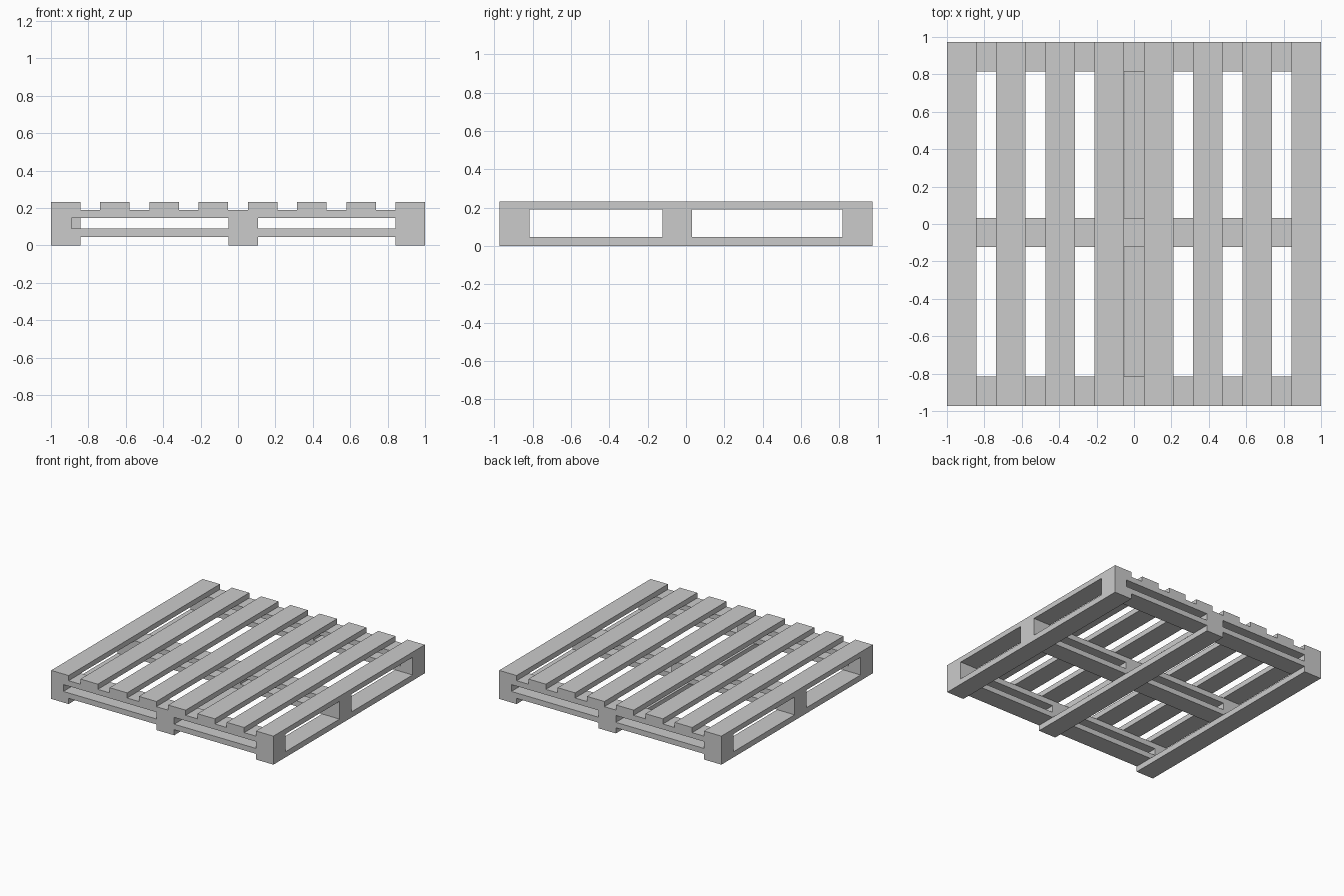
import bpy

if "Cube" in bpy.data.objects:
    bpy.data.objects.remove(bpy.data.objects["Cube"])


def box(name, x0, x1, y0, y1, z0, z1):
    """Axis-aligned timber given by its limits."""
    bpy.ops.mesh.primitive_cube_add(
        size=1, location=((x0 + x1) / 2, (y0 + y1) / 2, (z0 + z1) / 2))
    ob = bpy.context.object
    ob.name = name
    ob.scale = (x1 - x0, y1 - y0, z1 - z0)
    bpy.ops.object.transform_apply(location=False, rotation=False, scale=True)
    return ob


Y = 0.973          # half depth
W = 0.157          # board width
Z = (0, 0.046, 0.09, 0.146, 0.19, 0.232)   # layer heights
columns = {"left": (-1, -1 + W), "middle": (-0.05, 0.107), "right": (1 - W, 1)}
rows = {"front": (-Y, -Y + W), "centre": (-0.123, 0.032), "back": (Y - W, Y)}

# Top deck slats, evenly spaced
for i in range(8):
    x = -1 + i * (2 - W) / 7
    box(f"top_slat_{i + 1}", x, x + W, -Y, Y, Z[4], Z[5])

# Bottom runners
for name, (x0, x1) in columns.items():
    box(f"{name}_runner", x0, x1, -Y, Y, Z[0], Z[1])

for row, (y0, y1) in rows.items():
    # Cross boards above and below the spacer blocks
    box(f"{row}_lower_cross_board", -1, 1, y0, y1, Z[1], Z[2])
    box(f"{row}_upper_cross_board", -1, 1, y0, y1, Z[3], Z[4])
    # Spacer blocks; two opposite corners have narrower ones
    for col, (x0, x1) in columns.items():
        if (row, col) == ("front", "left"):
            x1 = -0.89
        if (row, col) == ("back", "right"):
            x0 = 0.89
        box(f"{row}_{col}_block", x0, x1, y0, y1, Z[2], Z[3])
